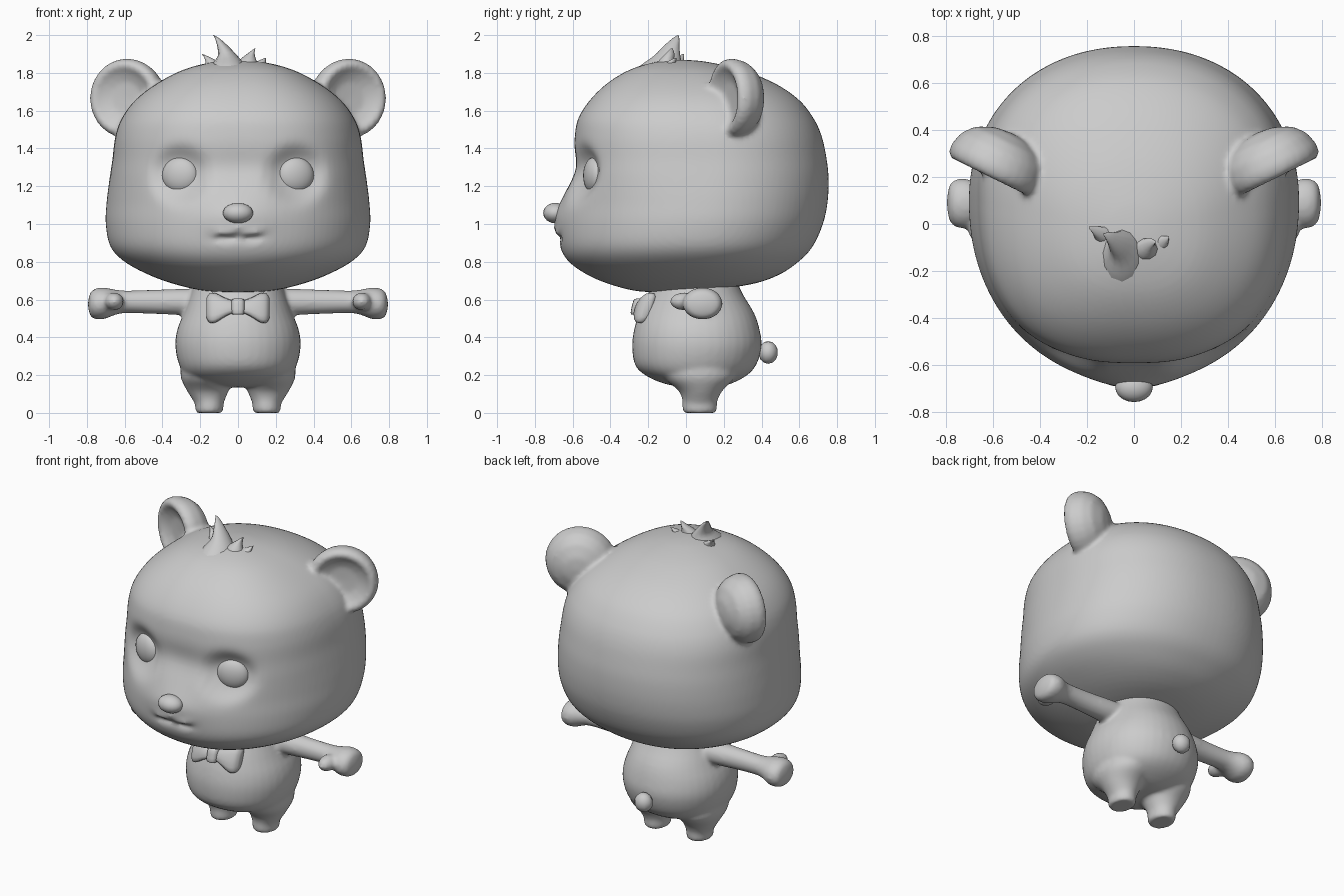
import bpy, bmesh, math
from mathutils import Matrix, Vector

grey = bpy.data.materials.new("warm_grey")
grey.diffuse_color = (0.6, 0.6, 0.6, 1)


def finish(name, bm, angle=60):
    bmesh.ops.recalc_face_normals(bm, faces=bm.faces)
    me = bpy.data.meshes.new(name)
    bm.to_mesh(me)
    bm.free()
    me.materials.append(grey)
    ob = bpy.data.objects.new(name, me)
    bpy.context.collection.objects.link(ob)
    bpy.context.view_layer.objects.active = ob
    ob.select_set(True)
    bpy.ops.object.shade_smooth_by_angle(angle=math.radians(angle))
    ob.select_set(False)
    return ob


def fuse(name, parts, voxel, rounds):
    """Join closed parts into one skin with softened seams."""
    bpy.ops.object.select_all(action='DESELECT')
    for ob in parts:
        ob.select_set(True)
    bpy.context.view_layer.objects.active = parts[0]
    bpy.ops.object.join()
    ob = parts[0]
    ob.name = name
    ob.modifiers.clear()
    mod = ob.modifiers.new("skin", 'REMESH')
    mod.mode = 'VOXEL'
    mod.voxel_size = voxel
    mod.use_smooth_shade = True
    soft = ob.modifiers.new("soften", 'SMOOTH')
    soft.factor = 0.5
    soft.iterations = rounds
    ob.select_set(False)


def smooth_rows(rows, steps):
    """Catmull-Rom interpolation between cross-section rows."""
    out = []
    for i in range(len(rows) - 1):
        quad = [rows[max(i - 1, 0)], rows[i], rows[i + 1], rows[min(i + 2, len(rows) - 1)]]
        for k in range(steps):
            t = k / steps
            out.append([0.5 * (2 * b + (c - a) * t + (2 * a - 5 * b + 4 * c - d) * t * t
                               + (3 * b - a - 3 * c + d) * t ** 3) for a, b, c, d in zip(*quad)])
    return out + [list(rows[-1])]


def loft(name, rows, seg=24, steps=3, front=lambda h: 2.0, back=2.0, split=0, place=None, angle=60):
    """Rows are (height, centre, half width, front, back); closed at both ends."""
    bm = bmesh.new()
    rings = []
    for h, c, w, f, b in smooth_rows(rows, steps):
        ring = []
        mid = (f + b) / 2 + split * w
        for k in range(seg):
            a = 2 * math.pi * k / seg
            ca, sa = math.cos(a), math.sin(a)
            p = 2 / (front(h) if sa < 0 else back)
            x = c + w * math.copysign(abs(ca) ** p, ca)
            y = mid + (mid - f if sa < 0 else b - mid) * math.copysign(abs(sa) ** p, sa)
            v = Vector((x, y, h))
            ring.append(bm.verts.new(place(v) if place else v))
        rings.append(ring)
    for r, q in zip(rings, rings[1:]):
        for k in range(seg):
            bm.faces.new((r[k], r[(k + 1) % seg], q[(k + 1) % seg], q[k]))
    bm.faces.new(rings[0])
    bm.faces.new(rings[-1])
    return finish(name, bm, angle)


def ball(name, centre, radii, yaw=0, u=20, v=12):
    bm = bmesh.new()
    m = Matrix.Translation(centre) @ Matrix.Rotation(yaw, 4, 'Z') @ Matrix.Diagonal((*radii, 1))
    bmesh.ops.create_uvsphere(bm, u_segments=u, v_segments=v, radius=1, matrix=m)
    return finish(name, bm)


# Head: wide rounded box with eye sockets, nose bridge, muzzle and mouth groove
def face(v):
    x, y, z = v
    if y < -0.2:
        y += 0.06 * math.exp(-(math.hypot(abs(x) - 0.308, z - 1.26) / 0.135) ** 4)
        y += 0.025 * math.exp(-(x / 0.3) ** 2 - ((z - 1.29) / 0.09) ** 2)
        y -= 0.03 * math.exp(-(x / 0.2) ** 2 - ((z - 1.04) / 0.09) ** 2)
        line = 0.928 + 0.008 * math.cos(x * 45)
        reach = 1 / (1 + math.exp((abs(x) - 0.135) / 0.01))
        y += 0.034 * reach * math.exp(-((z - line) / 0.014) ** 2)
        y -= 0.016 * reach * math.exp(-((z - line - 0.03) / 0.02) ** 2)
    return Vector((x, y, z))


head = loft("head", [
    (0.638, 0, 0.002, -0.102, -0.098), (0.645, 0, 0.17, -0.26, 0.08),
    (0.68, 0, 0.33, -0.40, 0.34), (0.73, 0, 0.47, -0.52, 0.49),
    (0.80, 0, 0.60, -0.62, 0.595), (0.88, 0, 0.675, -0.665, 0.67),
    (1.0, 0, 0.70, -0.67, 0.725), (1.12, 0, 0.695, -0.65, 0.75),
    (1.24, 0, 0.68, -0.62, 0.755), (1.34, 0, 0.665, -0.60, 0.745),
    (1.46, 0, 0.65, -0.59, 0.72), (1.56, 0, 0.615, -0.57, 0.675),
    (1.66, 0, 0.54, -0.505, 0.595), (1.75, 0, 0.42, -0.41, 0.46),
    (1.82, 0, 0.28, -0.29, 0.28), (1.86, 0, 0.12, -0.15, 0.10),
    (1.87, 0, 0.002, -0.032, -0.028)],
    seg=96, steps=5, back=2.15, split=0.09, place=face,
    front=lambda h: 2.08 + 0.42 / (1 + math.exp((1.2 - h) / 0.06)))

# Nose and round tail
ball("nose", (0, -0.692, 1.058), (0.08, 0.064, 0.054))
ball("tail", (0, 0.435, 0.32), (0.058, 0.052, 0.06), u=10, v=7)

# Hair tufts on the crown
loft("main_tuft", [
    (1.78, -0.05, 0.11, -0.30, -0.02), (1.84, -0.05, 0.09, -0.24, -0.02),
    (1.89, -0.055, 0.052, -0.17, -0.03), (1.94, -0.08, 0.03, -0.12, -0.035),
    (1.98, -0.108, 0.013, -0.075, -0.035), (2.0, -0.13, 0.002, -0.045, -0.04)], seg=12)
loft("left_tuft", [
    (1.80, -0.11, 0.07, -0.12, 0.0), (1.85, -0.13, 0.042, -0.08, -0.01),
    (1.88, -0.16, 0.018, -0.05, -0.01), (1.9, -0.19, 0.002, -0.02, -0.01)], seg=10)
loft("right_tuft", [
    (1.80, 0.05, 0.08, -0.18, -0.04), (1.86, 0.05, 0.05, -0.15, -0.06),
    (1.90, 0.068, 0.02, -0.11, -0.06), (1.93, 0.09, 0.002, -0.08, -0.07)], seg=10)
loft("outer_tuft", [
    (1.80, 0.10, 0.05, -0.14, -0.04), (1.85, 0.115, 0.032, -0.11, -0.05),
    (1.88, 0.147, 0.002, -0.06, -0.05)], seg=10)

# Pear-shaped torso
torso = loft("torso", [
    (0.135, 0, 0.02, 0.03, 0.15), (0.148, 0, 0.15, -0.09, 0.22),
    (0.19, 0, 0.265, -0.20, 0.31), (0.25, 0, 0.31, -0.268, 0.37),
    (0.35, 0, 0.332, -0.285, 0.40), (0.44, 0, 0.322, -0.275, 0.39),
    (0.53, 0, 0.287, -0.247, 0.36), (0.63, 0, 0.25, -0.20, 0.30),
    (0.72, 0, 0.22, -0.17, 0.26)], seg=40, front=lambda h: 2.1, back=2.1)

# Bow knot
loft("bow_knot", [
    (0.52, 0, 0.02, -0.28, -0.23), (0.53, 0, 0.034, -0.293, -0.21),
    (0.595, 0, 0.034, -0.278, -0.20), (0.605, 0, 0.02, -0.26, -0.21)],
    seg=16, front=lambda h: 3, back=3)

# Ear cross-section: radius and depth, dished front and domed back
EAR = [(0, -0.02), (0.09, -0.016), (0.14, 0.005), (0.165, 0.025), (0.187, 0.027),
       (0.207, 0.005), (0.212, -0.03), (0.196, -0.09), (0.155, -0.14), (0.08, -0.175), (0, -0.185)]


def ear(name, s):
    bm = bmesh.new()
    edge = [bm.verts.new((r, -d, 0)) for r, d in EAR]
    edges = [bm.edges.new(p) for p in zip(edge, edge[1:])]
    bmesh.ops.spin(bm, geom=edge + edges, cent=(0, 0, 0), axis=(0, 1, 0),
                   angle=2 * math.pi, steps=28, use_merge=True)
    bmesh.ops.remove_doubles(bm, verts=bm.verts, dist=0.0005)
    m = Matrix.Translation((s * 0.598, 0.22, 1.665)) @ Matrix.Rotation(s * 0.46, 4, 'Z')
    bmesh.ops.transform(bm, matrix=m, verts=bm.verts)
    return finish(name, bm)


head_parts, body_parts = [head], [torso]
for side, s in (("left", -1), ("right", 1)):
    head_parts.append(ear(side + "_ear", s))
    ball(side + "_eye", (s * 0.306, -0.487, 1.257), (0.099, 0.052, 0.096), yaw=s * 0.3, u=24, v=16)

    # Stubby leg with a flat foot
    body_parts.append(loft(side + "_leg", [
        (0.0, s * 0.152, 0.066, -0.01, 0.155), (0.012, s * 0.152, 0.074, -0.018, 0.163),
        (0.045, s * 0.152, 0.076, -0.02, 0.165), (0.07, s * 0.155, 0.086, -0.02, 0.168),
        (0.12, s * 0.16, 0.112, -0.042, 0.195), (0.19, s * 0.162, 0.142, -0.12, 0.26),
        (0.27, s * 0.16, 0.14, -0.12, 0.26)], seg=24))

    # Straight arm and mitten hand, lofted outwards
    body_parts.append(loft(side + "_arm", [
        (0.15, 0.585, 0.075, 0.01, 0.17), (0.28, 0.587, 0.071, 0.015, 0.165),
        (0.45, 0.588, 0.064, 0.027, 0.153), (0.60, 0.588, 0.06, 0.027, 0.155),
        (0.66, 0.585, 0.07, 0.005, 0.17), (0.71, 0.58, 0.084, -0.018, 0.193),
        (0.76, 0.577, 0.08, -0.012, 0.188), (0.785, 0.575, 0.055, 0.02, 0.16),
        (0.795, 0.575, 0.002, 0.088, 0.092)],
        seg=20, place=lambda v: Vector((s * v.z, v.y, v.x))))
    body_parts.append(ball(side + "_thumb", (s * 0.655, -0.01, 0.59), (0.052, 0.078, 0.048), u=12, v=8))

    # Bow wing, swept back around the chest and tilted with it
    loft(side + "_bow_wing", [
        (0.015, 0.562, 0.03, -0.265, -0.215), (0.06, 0.56, 0.046, -0.275, -0.20),
        (0.12, 0.556, 0.078, -0.28, -0.19), (0.152, 0.555, 0.076, -0.275, -0.20),
        (0.167, 0.555, 0.052, -0.255, -0.22)],
        seg=16, front=lambda h: 2.6, back=2.6,
        place=lambda v: Vector((s * v.z, v.y + 1.2 * v.z ** 2 + 0.35 * (v.x - 0.56), v.x)))

# One soft skin for head with ears, one for body with limbs
fuse("head_and_ears", head_parts, 0.014, 6)
fuse("body", body_parts, 0.012, 7)
